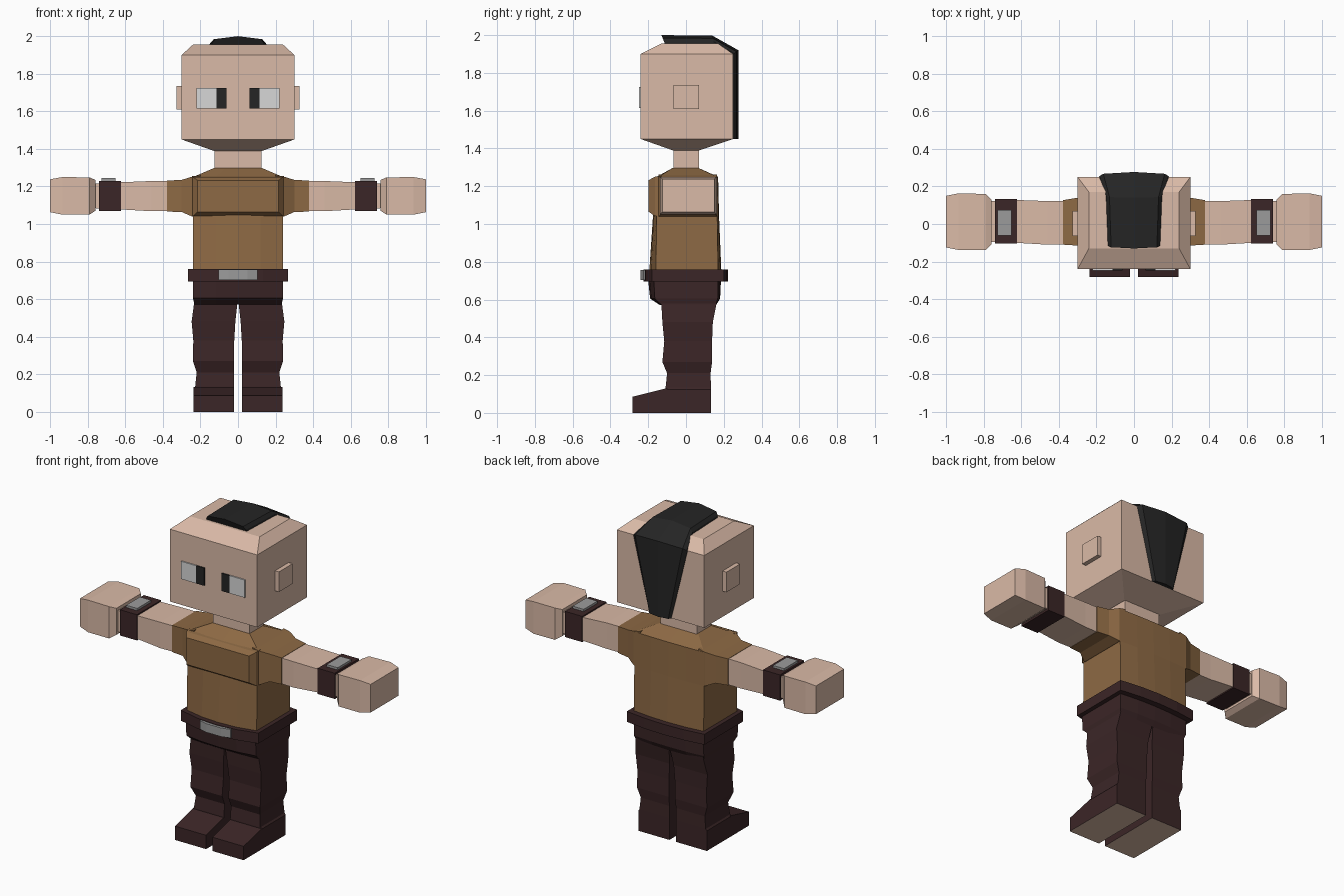
import bpy, bmesh
from mathutils import Vector


def material(name, rgb):
    m = bpy.data.materials.new(name)
    m.diffuse_color = (*rgb, 1)
    return m


SKIN = material("skin", (0.70, 0.49, 0.385))
SHIRT = material("brown_shirt", (0.27, 0.143, 0.058))
PANTS = material("dark_trousers", (0.044, 0.019, 0.02))
BLACK = material("black", (0.018, 0.018, 0.018))
METAL = material("grey_metal", (0.33, 0.33, 0.33))
WHITE = material("eye_white", (0.68, 0.68, 0.68))


def loft(name, rings, mat, under=None):
    """Skin closed rings of points; faces turned straight down may get their own material."""
    bm = bmesh.new()
    loops = [[bm.verts.new(p) for p in ring] for ring in rings]
    n = len(loops[0])
    for a, b in zip(loops, loops[1:]):
        for i in range(n):
            j = (i + 1) % n
            bm.faces.new((a[i], a[j], b[j], b[i]))
    bm.faces.new(loops[0])
    bm.faces.new(loops[-1])
    bmesh.ops.recalc_face_normals(bm, faces=bm.faces)
    if under:
        for f in bm.faces:
            if f.normal.z < -0.95:
                f.material_index = 1
    me = bpy.data.meshes.new(name)
    bm.to_mesh(me)
    bm.free()
    me.materials.append(mat)
    if under:
        me.materials.append(under)
    ob = bpy.data.objects.new(name, me)
    bpy.context.collection.objects.link(ob)
    return ob


def zring(z, x0, x1, y0, y1):
    return [(x0, y0, z), (x1, y0, z), (x1, y1, z), (x0, y1, z)]


def xring(x, y0, y1, z0, z1):
    return [(x, y0, z0), (x, y1, z0), (x, y1, z1), (x, y0, z1)]


def bowed(z, w, f, b, bow):
    """Rectangle ring whose front and back bulge outwards by bow."""
    steps = [(-1, 0), (-0.5, 0.75), (0, 1), (0.5, 0.75), (1, 0)]
    front = [(w * t, f - bow * k, z) for t, k in steps]
    back = [(w * t, b + bow * 0.5 * k, z) for t, k in reversed(steps)]
    return front + back


def box(name, x0, x1, y0, y1, z0, z1, mat):
    return loft(name, [zring(z0, x0, x1, y0, y1), zring(z1, x0, x1, y0, y1)], mat)


# Head and neck
loft("head", [zring(1.39, -0.13, 0.13, -0.07, 0.07),
              zring(1.45, -0.30, 0.30, -0.24, 0.25),
              zring(1.90, -0.30, 0.30, -0.24, 0.25),
              zring(1.955, -0.24, 0.24, -0.13, 0.17)], SKIN)
box("neck", -0.125, 0.125, -0.065, 0.07, 1.27, 1.40, SKIN)

# Hair strip running from the crown down the back of the head
stations = [((-0.11, 1.95), (-0.13, 2.0), 0.14),
            ((0.15, 1.95), (0.14, 1.997), 0.15),
            ((0.245, 1.895), (0.277, 1.92), 0.188),
            ((0.245, 1.45), (0.277, 1.45), 0.075)]
rings = []
for base, top, w in stations:
    base, top = Vector(base), Vector(top)
    ring = []
    for t, k in [(-1, 0), (-0.98, 0.3), (-0.87, 0.7), (0, 1), (0.87, 0.7), (0.98, 0.3), (1, 0)]:
        p = base.lerp(top, k)
        ring.append((w * t, p.x, p.y))
    rings.append(ring)
loft("hair", rings, BLACK)

# Torso with bowed front and back, and the chest panel
loft("torso", [bowed(0.74, 0.24, -0.16, 0.17, 0.035),
               bowed(1.04, 0.24, -0.155, 0.165, 0.02),
               bowed(1.25, 0.24, -0.145, 0.165, 0.01),
               bowed(1.297, 0.13, -0.07, 0.065, 0.0)], SHIRT)
chest = []
for y, w, z0, z1 in [(-0.13, 0.245, 1.04, 1.255), (-0.165, 0.24, 1.042, 1.25),
                     (-0.198, 0.215, 1.065, 1.232)]:
    chest.append([(-w, y, z0), (w, y, z0), (w, y, z1), (-w, y, z1)])
loft("chest_panel", chest, SHIRT)

# Belt, buckle and hips
loft("belt", [bowed(0.695, 0.267, -0.18, 0.20, 0.025 + 0.02),
              bowed(0.76, 0.267, -0.18, 0.20, 0.025 + 0.02)], PANTS)
buckle = []
for z in (0.703, 0.757):
    buckle.append([(-0.105, -0.225, z), (-0.05, -0.24, z), (0.05, -0.24, z), (0.105, -0.225, z),
                   (0.105, -0.19, z), (-0.105, -0.19, z)])
loft("buckle", buckle, METAL)
loft("hips", [bowed(0.572, 0.232, -0.13, 0.155, 0.01),
              bowed(0.605, 0.24, -0.165, 0.168, 0.025),
              bowed(0.70, 0.24, -0.17, 0.17, 0.03)], PANTS)

# Parts repeated on both sides
for side, s in (("right", 1), ("left", -1)):
    def sx(rings):
        return [[(s * x, y, z) for x, y, z in r] for r in rings]

    # Ear and eye plates
    loft(side + "_ear", sx([xring(0.29, -0.065, 0.07, 1.61, 1.735),
                            xring(0.327, -0.065, 0.07, 1.61, 1.735)]), SKIN)
    for part, x0, x1, mat in (("pupil", 0.06, 0.115, BLACK), ("eye_white", 0.115, 0.22, WHITE)):
        loft(f"{side}_{part}", sx([zring(1.615, x0, x1, -0.248, -0.239),
                                   zring(1.725, x0, x1, -0.248, -0.239)]), mat)

    # Sleeve, arm, wristband with plate, and hand
    loft(side + "_sleeve", sx([xring(0.20, -0.145, 0.165, 1.035, 1.262),
                               xring(0.245, -0.145, 0.165, 1.04, 1.252),
                               xring(0.30, -0.115, 0.14, 1.064, 1.235),
                               xring(0.378, -0.11, 0.127, 1.066, 1.231)]), SHIRT)
    loft(side + "_arm", sx([xring(0.36, -0.108, 0.122, 1.068, 1.229),
                            xring(0.46, -0.11, 0.122, 1.068, 1.229),
                            xring(0.63, -0.10, 0.128, 1.078, 1.222),
                            xring(0.78, -0.095, 0.122, 1.085, 1.215)]), SKIN)
    loft(side + "_wristband", sx([xring(0.622, -0.105, 0.132, 1.07, 1.23),
                                  xring(0.74, -0.105, 0.132, 1.07, 1.23)]), PANTS)
    loft(side + "_wrist_plate", sx([zring(1.225, 0.652, 0.728, -0.06, 0.075),
                                    zring(1.244, 0.652, 0.728, -0.06, 0.075)]), METAL)
    loft(side + "_hand", sx([xring(0.76, -0.11, 0.13, 1.07, 1.235),
                             xring(0.79, -0.138, 0.16, 1.05, 1.248),
                             xring(0.935, -0.138, 0.163, 1.05, 1.25),
                             xring(1.0, -0.125, 0.15, 1.063, 1.238)]), SKIN)

    # Leg with cloth folds, ending in a boot shaft
    leg = [(0.60, 0.0, 0.232, -0.135, 0.165), (0.57, 0.004, 0.235, -0.13, 0.16),
           (0.48, 0.014, 0.247, -0.125, 0.142), (0.38, 0.02, 0.238, -0.115, 0.138),
           (0.27, 0.022, 0.24, -0.125, 0.138), (0.21, 0.022, 0.22, -0.10, 0.13),
           (0.135, 0.022, 0.228, -0.108, 0.132), (0.125, 0.022, 0.236, -0.108, 0.132),
           (0.0, 0.022, 0.236, -0.108, 0.132)]
    loft(side + "_leg", sx([zring(*r) for r in leg]), PANTS, under=SKIN)
    # Toe of the boot with a pale sole
    toe = [(-0.282, 0.086), (-0.10, 0.131)]
    loft(side + "_boot_toe", sx([[(0.022, y, 0), (0.236, y, 0), (0.236, y, z), (0.022, y, z)]
                                 for y, z in toe]), PANTS, under=SKIN)
